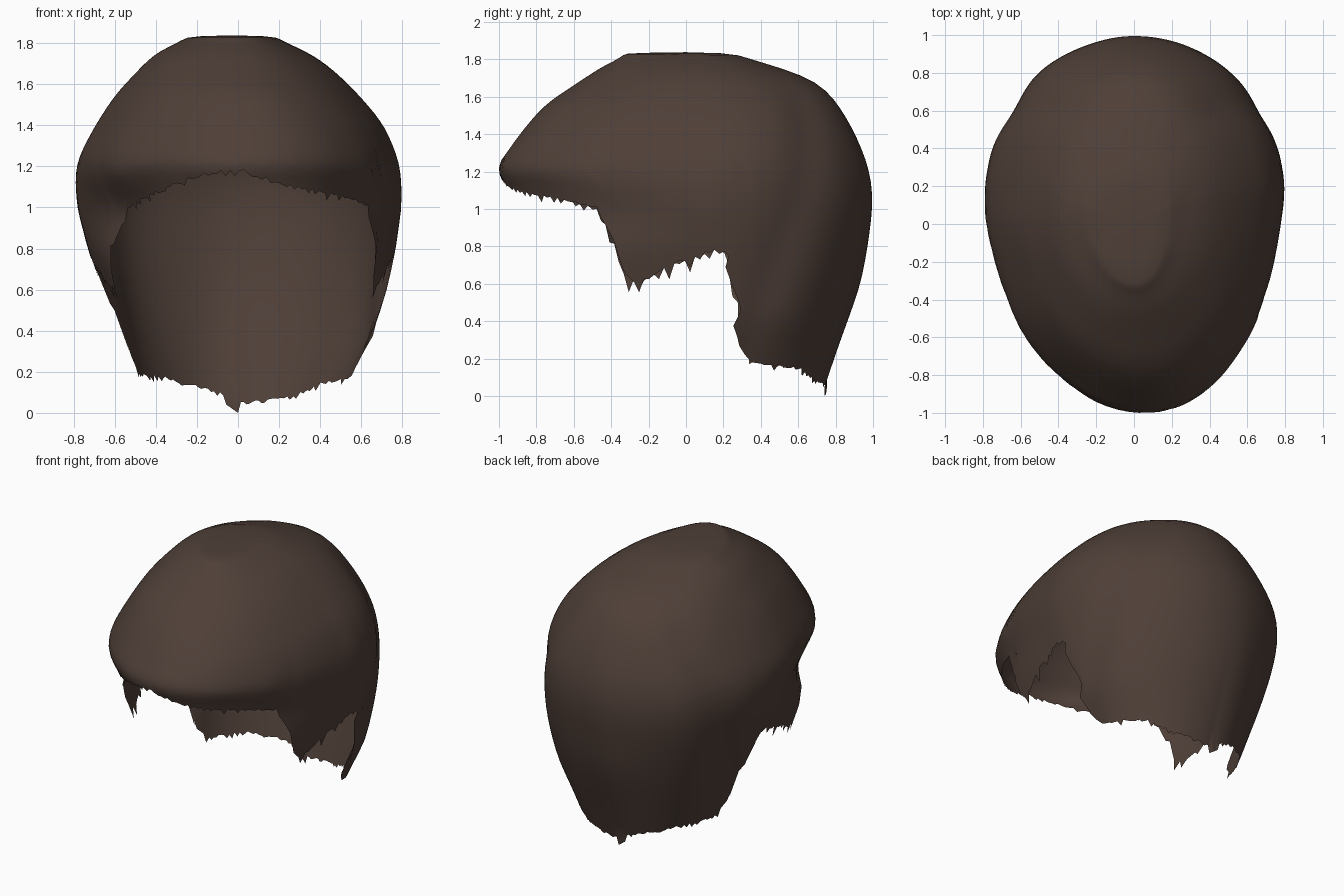
import bpy, bmesh, math, random
from mathutils import Vector, noise

random.seed(4)
cube = bpy.data.objects.get("Cube")
if cube:
    bpy.data.objects.remove(cube)

COLS, ROWS, TOP, MID_Y = 224, 30, 1.835, 0.05

# Outline of the hair: height, right width, left width, front depth, back depth
OUTLINE = [
    (0.0, .46, .48, .95, .67), (0.2, .53, .56, .95, .74), (0.4, .59, .66, .98, .81),
    (0.6, .66, .71, 1.0, .88), (0.8, .73, .76, 1.0, .92), (1.0, .785, .79, .99, .95),
    (1.1, .795, .79, 1.0, .95), (1.22, .79, .775, 1.065, .93), (1.4, .69, .70, .94, .86),
    (1.56, .585, .57, .80, .77), (1.67, .48, .46, .63, .67), (1.74, .42, .37, .53, .53),
    (1.8, .32, .25, .43, .28), (TOP, .19, .13, .33, .15),
]
# Hem: angle from the front in degrees, height on the right, height on the left
HEM = [
    (0, 1.19, 1.17), (15, 1.17, 1.11), (30, 1.11, 1.08), (40, 1.07, 1.06),
    (50, 1.04, 1.04), (58, 1.0, 1.01), (64, .83, .84), (68, .64, .64), (72, .61, .61),
    (82, .70, .70), (90, .75, .75), (97, .79, .79), (102, .75, .75), (105, .58, .58),
    (108, .36, .36), (114, .19, .18), (137, .18, .15), (150, .15, .09),
    (165, .12, .06), (180, .06, .05),
]


def lookup(table, key):
    """Interpolate the values of a sorted table at the given key."""
    if key <= table[0][0]:
        return table[0][1:]
    for a, b in zip(table, table[1:]):
        if key <= b[0]:
            t = (key - a[0]) / (b[0] - a[0])
            return [p + (q - p) * t for p, q in zip(a[1:], b[1:])]
    return table[-1][1:]


def hair_point(angle, z):
    """Point on the hair shell at an angle from the front and a height."""
    # Average neighbouring heights to round the outline
    samples = [lookup(OUTLINE, min(TOP, z + d)) for d in (-.04, 0, .04)]
    right, left, front, back = [sum(s) / 3 for s in zip(*samples)]
    s, c = math.sin(angle), math.cos(angle)
    # Blend the two side widths so the crown has no seam
    blend = .5 + .5 * s
    x = s * (left * blend + right * (1 - blend))
    y = -c * (front if c > 0 else back)
    corner = 2 * abs(s * c)
    if c > 0:
        # Temples tuck in under the full fringe, more on the right
        tuck = math.exp(-((z - .98) / .14) ** 2)
        x *= 1 - corner * (.03 + tuck * (.17 - .12 * blend))
        x += .05 * c * c * min(1, max(0, (1.7 - z) * 3))
    else:
        # Nape is fuller on the left
        low = min(1, max(0, 1.1 - z))
        x *= 1 + corner * (.02 + .05 * blend + .09 * low * blend)
        y *= 1 + corner * .07 * low * blend
    # Shallow groove behind each ear, and soft uneven locks
    turn = math.degrees(math.acos(max(-1, min(1, c))))
    fold = 118 + 24 * (z - .7)
    groove = .025 * math.exp(-((turn - fold) / 9) ** 2) * min(1, max(0, (1.75 - z) * 4))
    lump = .015 * noise.noise(Vector((x * 2.6, y * 2.6, z * 1.6)))
    k = 1 - groove + lump
    return Vector((x * k, MID_Y + y * k, z))


# Shell columns running from the crown down to a ragged hem
bm = bmesh.new()
columns = []
for i in range(COLS):
    angle = 2 * math.pi * i / COLS
    turn = math.degrees(angle)
    on_left = turn < 180
    turn = min(turn, 360 - turn)
    hem = lookup(HEM, turn)[1 if on_left else 0] + random.uniform(-.008, .008)
    column = []
    for j in range(ROWS + 1):
        t = (j / ROWS) ** 1.5
        column.append(bm.verts.new(hair_point(angle, TOP - (TOP - hem) * t)))
    # Pointed strand tips, longest around the ears
    ragged = .085 if 62 < turn < 116 else .03
    drop = random.random() ** 2 * ragged if i % 2 else 0
    sway = random.uniform(-.06, .03) if 102 < turn < 116 else 0
    if not on_left:
        sway = -sway
    tip = hair_point(angle + sway, max(0.0, hem - .004 - drop))
    column.append(bm.verts.new(tip))
    columns.append(column)

# Single low lock at the middle of the nape
for i in range(COLS // 2, COLS // 2 + 5):
    columns[i][-1].co.z = .01 * (i - COLS // 2)

crown = bm.verts.new((-.03, 0, TOP + .003))
for a, b in zip(columns, columns[1:] + columns[:1]):
    bm.faces.new((crown, a[0], b[0]))
    for j in range(len(a) - 1):
        bm.faces.new((a[j], a[j + 1], b[j + 1], b[j]))

# Soften the crown and upper body without touching the hem
for step in range(3):
    soft = [v for column in columns for v in column[:ROWS - 4]]
    bmesh.ops.smooth_vert(bm, verts=soft, factor=.5, use_axis_x=True,
                          use_axis_y=True, use_axis_z=True)
bmesh.ops.recalc_face_normals(bm, faces=bm.faces)
if sum(f.normal.dot(f.calc_center_median() - Vector((0, 0, 1))) for f in bm.faces) < 0:
    bmesh.ops.reverse_faces(bm, faces=bm.faces)

mesh = bpy.data.meshes.new("hair_shell")
bm.to_mesh(mesh)
bm.free()
hair = bpy.data.objects.new("hair_shell", mesh)
bpy.context.collection.objects.link(hair)

# Dark brown hair colour
brown = bpy.data.materials.new("dark_brown_hair")
brown.use_nodes = True
colour = (.078, .05, .039, 1)
brown.diffuse_color = colour
brown.node_tree.nodes["Principled BSDF"].inputs["Base Color"].default_value = colour
mesh.materials.append(brown)

bpy.context.view_layer.objects.active = hair
hair.select_set(True)
bpy.ops.object.shade_smooth_by_angle(angle=math.radians(60))
